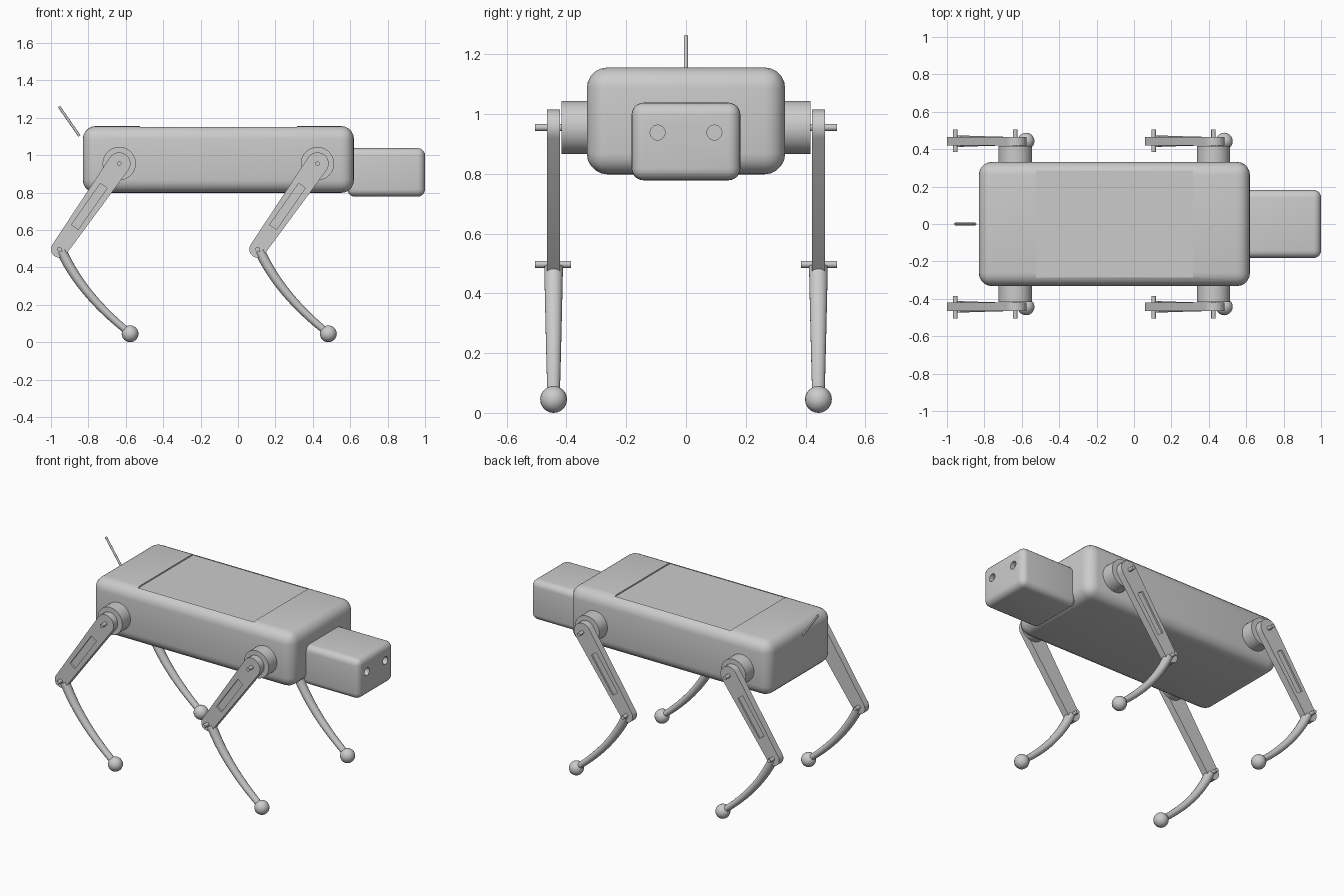
import bpy, bmesh, math
from mathutils import Vector, Matrix

if "Cube" in bpy.data.objects:
    bpy.data.objects.remove(bpy.data.objects["Cube"])


def finish(name, bm, smooth=True, mirror=False):
    bmesh.ops.recalc_face_normals(bm, faces=bm.faces)
    me = bpy.data.meshes.new(name)
    bm.to_mesh(me)
    bm.free()
    ob = bpy.data.objects.new(name, me)
    bpy.context.collection.objects.link(ob)
    bpy.ops.object.select_all(action='DESELECT')
    ob.select_set(True)
    bpy.context.view_layer.objects.active = ob
    if smooth:
        bpy.ops.object.shade_smooth_by_angle(angle=math.radians(35))
    if mirror:
        ob.modifiers.new("other_side", 'MIRROR').use_axis = (False, True, False)
    return ob


def box(lo, hi, bevel=0, segs=5):
    lo, hi = Vector(lo), Vector(hi)
    bm = bmesh.new()
    bmesh.ops.create_cube(bm, size=1, matrix=Matrix.Translation((lo + hi) / 2)
                          @ Matrix.Diagonal((*(hi - lo), 1)))
    if bevel:
        bmesh.ops.bevel(bm, geom=bm.edges[:], offset=bevel, segments=segs,
                        profile=0.5, affect='EDGES')
    return bm


def rod(bm, a, b, r, segs=24):
    a, b = Vector(a), Vector(b)
    d = b - a
    m = Matrix.Translation((a + b) / 2) @ d.to_track_quat('Z', 'Y').to_matrix().to_4x4()
    bmesh.ops.create_cone(bm, cap_ends=True, segments=segs, radius1=r, radius2=r,
                          depth=d.length, matrix=m)
    return bm


def cut(ob, bm):
    cutter = finish("cutter", bm, False)
    cutter.hide_render = True
    mod = ob.modifiers.new("cut", 'BOOLEAN')
    mod.object, mod.operation, mod.solver = cutter, 'DIFFERENCE', 'EXACT'
    bpy.context.view_layer.objects.active = ob
    with bpy.context.temp_override(object=ob, active_object=ob):
        bpy.ops.object.modifier_move_to_index(modifier=mod.name, index=0)
        bpy.ops.object.modifier_apply(modifier=mod.name)
    bpy.data.objects.remove(cutter)


def link_plate(a, b, ra, rb, y0, y1, n=12):
    """Flat bar with round ends in the xz plane, thickness along y."""
    a, b = Vector(a), Vector(b)
    d = b - a
    base = math.atan2(d.y, d.x)
    t = math.acos((ra - rb) / d.length)
    pts = []
    for c, r, s, e in ((a, ra, t, 2 * math.pi - t), (b, rb, -t, t)):
        for i in range(n + 1):
            g = base + s + (e - s) * i / n
            pts.append(c + r * Vector((math.cos(g), math.sin(g))))
    bm = bmesh.new()
    f = bm.faces.new([bm.verts.new((p.x, y0, p.y)) for p in pts])
    ext = bmesh.ops.extrude_face_region(bm, geom=[f])
    bmesh.ops.translate(bm, vec=(0, y1 - y0, 0),
                        verts=[v for v in ext['geom'] if isinstance(v, bmesh.types.BMVert)])
    return bm


def tapered_tube(p, y, r0, r1, rings=14, segs=14):
    """Tube along a cubic Bezier in the xz plane."""
    p = [Vector((q[0], y, q[1])) for q in p]
    bm, loops = bmesh.new(), []
    for i in range(rings + 1):
        t = i / rings
        u = 1 - t
        c = u**3 * p[0] + 3*u*u*t * p[1] + 3*u*t*t * p[2] + t**3 * p[3]
        d = (u*u * (p[1] - p[0]) + 2*u*t * (p[2] - p[1]) + t*t * (p[3] - p[2])).normalized()
        n = d.cross(Vector((0, 1, 0)))
        r = r0 + (r1 - r0) * t
        loops.append([bm.verts.new(c + r * (math.cos(k) * n * 0.88 + math.sin(k) * Vector((0, 1, 0))))
                      for k in (2 * math.pi * j / segs for j in range(segs))])
    for A, B in zip(loops, loops[1:]):
        for j in range(segs):
            k = (j + 1) % segs
            bm.faces.new((A[j], A[k], B[k], B[j]))
    bm.faces.new(loops[0])
    bm.faces.new(loops[-1])
    return bm


# Body with a shallow recessed top panel
body = finish("body", box((-0.83, -0.332, 0.798), (0.62, 0.332, 1.156), 0.07))
cut(body, box((-0.525, -0.285, 1.148), (0.315, 0.285, 1.25)))

# Head with two eye sockets
head = finish("head", box((0.585, -0.182, 0.778), (1.0, 0.182, 1.038), 0.04))
for s in (-1, 1):
    cut(head, rod(bmesh.new(), (0.97, s * 0.095, 0.938), (1.05, s * 0.095, 0.938), 0.025))

# Antenna at the rear
finish("antenna", rod(bmesh.new(), (-0.957, 0, 1.26), (-0.848, 0, 1.103), 0.007, 12))

# Legs: each built on +y and mirrored
Y = 0.443
for part, x in (("rear", -0.635), ("front", 0.425)):
    hip, knee, foot = Vector((x, 0.955)), Vector((x - 0.32, 0.497)), Vector((x + 0.058, 0.047))
    # Hip motor
    finish(part + "_hip_motor", rod(bmesh.new(), (x, 0.30, 0.955), (x, 0.416, 0.955), 0.089, 40),
           mirror=True)
    # Upper leg with a slot on its outer face
    upper = finish(part + "_upper_leg", link_plate(hip, knee, 0.06, 0.045, 0.421, 0.465),
                   mirror=True)
    d = knee - hip
    slot = box((-0.135, 0.455, -0.022), (0.135, 0.5, 0.022))
    mid = (hip + knee) / 2
    bmesh.ops.transform(slot, verts=slot.verts,
                        matrix=Matrix.Translation((mid.x, 0, mid.y))
                        @ Matrix.Rotation(-math.atan2(d.y, d.x), 4, 'Y'))
    cut(upper, slot)
    # Hip and knee pins
    pins = bmesh.new()
    for j in (hip, knee):
        rod(pins, (j.x, 0.384, j.y), (j.x, 0.505, j.y), 0.012, 16)
    finish(part + "_joint_pins", pins, mirror=True)
    # Curved lower leg
    finish(part + "_lower_leg",
           tapered_tube([knee + Vector((0.012, -0.01)), knee + Vector((0.09, -0.18)),
                         knee + Vector((0.22, -0.325)), foot], Y, 0.032, 0.021), mirror=True)
    # Ball foot
    ball = bmesh.new()
    bmesh.ops.create_uvsphere(ball, u_segments=20, v_segments=12, radius=0.045,
                              matrix=Matrix.Translation((foot.x, Y, 0.045)))
    finish(part + "_foot", ball, mirror=True)
